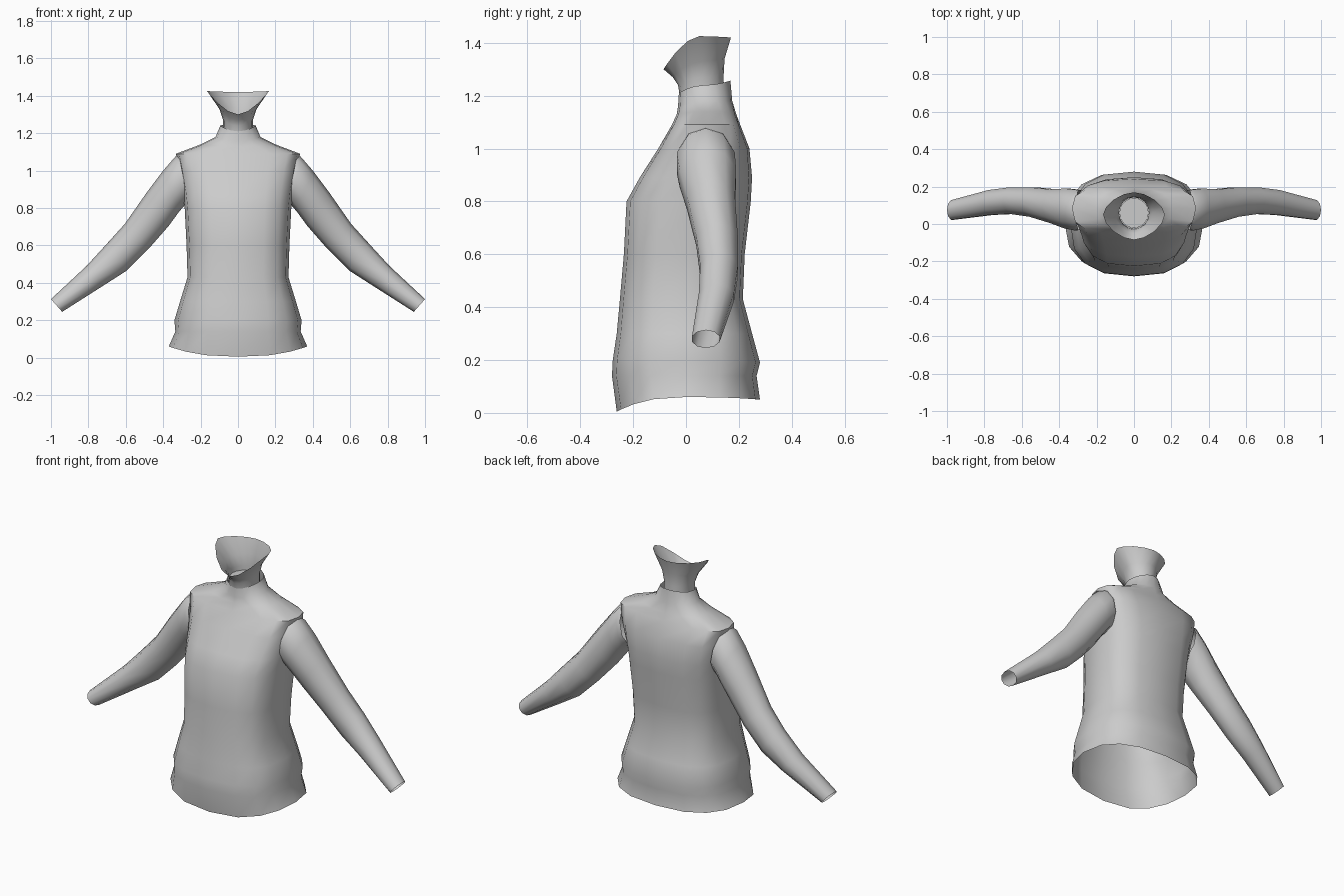
import bpy, bmesh, math

if "Cube" in bpy.data.objects:
    bpy.data.objects.remove(bpy.data.objects["Cube"])

grey = bpy.data.materials.new("grey fabric")
grey.diffuse_color = (0.6, 0.6, 0.6, 1)
grey.use_nodes = True
grey.node_tree.nodes["Principled BSDF"].inputs["Base Color"].default_value = grey.diffuse_color


def power(v, e):
    return math.copysign(abs(v) ** e, v)


def body_ring(w, front, back, mid, zf, zs, zb, exp, n=16):
    """Rounded ring with half width w; height differs at front, side and back."""
    pts = []
    for i in range(n):
        a = 2 * math.pi * i / n
        c, s = math.cos(a), math.sin(a)
        depth = back - mid if s > 0 else mid - front
        z = zs + ((zb if s > 0 else zf) - zs) * s * s
        pts.append((w * power(c, 2 / exp), mid + depth * power(s, 2 / exp), z))
    return pts


def sleeve_ring(top, bottom, front, back, side, n=10):
    """Oval ring spanning an upper and a lower (x, z) point."""
    pts = []
    for i in range(n):
        a = 2 * math.pi * i / n
        t = (1 + math.cos(a)) / 2
        x = bottom[0] + (top[0] - bottom[0]) * t
        z = bottom[1] + (top[1] - bottom[1]) * t
        y = (front + back) / 2 + (back - front) / 2 * math.sin(a)
        pts.append((side * x, y, z))
    return pts


def loft(name, rings, cap_start=False, angle=50):
    bm = bmesh.new()
    rows = [[bm.verts.new(p) for p in r] for r in rings]
    n = len(rows[0])
    for a, b in zip(rows, rows[1:]):
        for i in range(n):
            j = (i + 1) % n
            bm.faces.new((a[i], a[j], b[j], b[i]))
    if cap_start:
        bm.faces.new(rows[0])
    bmesh.ops.recalc_face_normals(bm, faces=bm.faces)
    # Open shells: make sure the walls point away from their own axis
    f = bm.faces[:][0]
    centre = sum((v.co for v in rows[0]), f.normal * 0) / n
    f.normal_update()
    if f.normal.dot(f.calc_center_median() - centre) < 0:
        bmesh.ops.reverse_faces(bm, faces=bm.faces)
    me = bpy.data.meshes.new(name)
    bm.to_mesh(me)
    bm.free()
    me.materials.append(grey)
    ob = bpy.data.objects.new(name, me)
    bpy.context.collection.objects.link(ob)
    bpy.ops.object.select_all(action='DESELECT')
    ob.select_set(True)
    bpy.context.view_layer.objects.active = ob
    bpy.ops.object.shade_smooth_by_angle(angle=math.radians(angle))
    return ob


# Torso with flared hem, waist, chest, shoulders and standing collar
torso = [
    # half width, front, back, middle, z front, z side, z back, roundness
    (0.37, -0.262, 0.28, 0.00, 0.005, 0.06, 0.05, 2.5),
    (0.335, -0.28, 0.267, 0.00, 0.14, 0.14, 0.14, 2.6),
    (0.34, -0.277, 0.28, 0.00, 0.20, 0.20, 0.19, 2.6),
    (0.31, -0.262, 0.25, 0.00, 0.30, 0.30, 0.30, 2.7),
    (0.27, -0.25, 0.215, 0.00, 0.43, 0.43, 0.43, 2.8),
    (0.275, -0.235, 0.222, 0.01, 0.60, 0.60, 0.60, 2.8),
    (0.285, -0.225, 0.245, 0.03, 0.80, 0.80, 0.80, 2.8),
    (0.295, -0.175, 0.25, 0.05, 0.89, 0.89, 0.89, 2.8),
    (0.313, -0.105, 0.24, 0.08, 1.00, 1.00, 1.00, 2.9),
    (0.332, -0.053, 0.205, 0.085, 1.09, 1.09, 1.09, 3.0),
    (0.20, -0.035, 0.19, 0.085, 1.13, 1.14, 1.13, 2.6),
    (0.12, -0.03, 0.175, 0.08, 1.16, 1.18, 1.18, 2.2),
    (0.095, -0.027, 0.168, 0.07, 1.21, 1.24, 1.257, 2.0),
]
loft("torso", [body_ring(*r) for r in torso])

# Neck rising out of the collar into a flared rim, dipping at the front
neck = [
    (0.08, -0.024, 0.145, 0.06, 1.20, 1.20, 1.20, 2.0),
    (0.08, -0.030, 0.142, 0.06, 1.24, 1.27, 1.27, 2.0),
    (0.10, -0.050, 0.146, 0.06, 1.27, 1.33, 1.34, 1.9),
    (0.165, -0.085, 0.17, 0.05, 1.30, 1.425, 1.42, 1.7),
]
loft("neck", [body_ring(*r) for r in neck])
loft("neck_floor", [body_ring(0.078, -0.022, 0.14, 0.06, z, z, z, 2.0)
                    for z in (1.245, 1.244)], cap_start=True)

# Sleeves from armhole to open cuff
sleeve = [
    ((0.315, 1.08), (0.265, 0.83), -0.035, 0.185),
    ((0.335, 1.075), (0.285, 0.815), -0.04, 0.19),
    ((0.40, 1.00), (0.315, 0.78), -0.03, 0.195),
    ((0.49, 0.88), (0.37, 0.705), 0.00, 0.19),
    ((0.605, 0.715), (0.475, 0.585), 0.035, 0.20),
    ((0.70, 0.61), (0.595, 0.465), 0.05, 0.20),
    ((0.81, 0.49), (0.72, 0.385), 0.045, 0.185),
    ((1.00, 0.313), (0.94, 0.245), 0.02, 0.13),
]
for label, side in (("right", 1), ("left", -1)):
    loft(label + "_sleeve", [sleeve_ring(*r, side) for r in sleeve])
